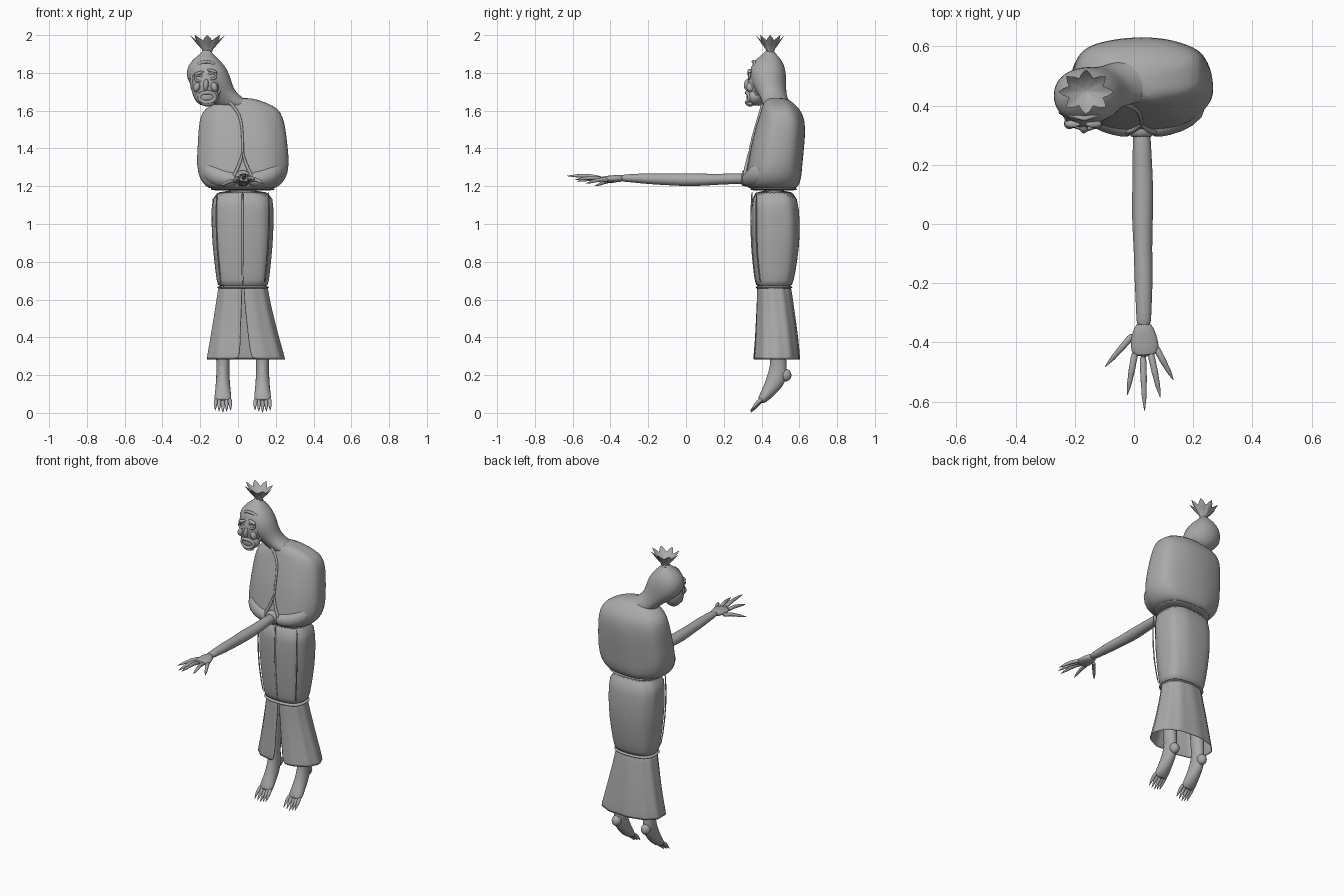
import bpy, math
from mathutils import Vector

cube = bpy.data.objects.get("Cube")
if cube:
    bpy.data.objects.remove(cube)

grey = bpy.data.materials.new("plain grey")
grey.use_nodes = True
shade = (0.4, 0.4, 0.4, 1)
grey.diffuse_color = shade
grey.node_tree.nodes["Principled BSDF"].inputs["Base Color"].default_value = shade

UNIT = 0.01  # all lengths below are in hundredths


def finish(name, rings, closed=True, caps=True, smooth=1, thick=0):
    """Bridge equal rings of points into one smooth object."""
    n = len(rings[0])
    verts = [Vector(p) * UNIT for ring in rings for p in ring]
    faces = []
    for a in range(len(rings) - 1):
        for i in range(n if closed else n - 1):
            j = (i + 1) % n
            faces.append((a * n + i, a * n + j, a * n + n + j, a * n + n + i))
    if caps:
        faces.append(tuple(reversed(range(n))))
        faces.append(tuple(range(len(verts) - n, len(verts))))
    mesh = bpy.data.meshes.new(name)
    mesh.from_pydata(verts, [], faces)
    mesh.materials.append(grey)
    ob = bpy.data.objects.new(name, mesh)
    bpy.context.collection.objects.link(ob)
    if thick:
        mod = ob.modifiers.new("cloth", 'SOLIDIFY')
        mod.thickness = thick * UNIT
    if smooth:
        mod = ob.modifiers.new("smooth", 'SUBSURF')
        mod.levels = mod.render_levels = smooth
    bpy.ops.object.select_all(action='DESELECT')
    ob.select_set(True)
    bpy.context.view_layer.objects.active = ob
    bpy.ops.object.shade_smooth_by_angle(angle=math.radians(50))
    return ob


def loft(name, sections, n=40, power=2.3, fold=0.0, waves=9, gap=None, **kw):
    """Upright body from sections (x, y, z, half width, half depth)."""
    rings = []
    for k, (x, y, z, rx, ry) in enumerate(sections):
        g = gap[k] if gap else 0
        ring = []
        for i in range(n):
            t = i / (n - 1 if gap else n)
            a = -math.pi / 2 + g + t * (2 * math.pi - 2 * g)
            c, s = math.cos(a), math.sin(a)
            f = 1 + fold * math.cos(waves * a + 0.4 * k)
            ring.append((x + rx * f * math.copysign(abs(c) ** (2 / power), c),
                         y + ry * f * math.copysign(abs(s) ** (2 / power), s), z))
        rings.append(ring)
    return finish(name, rings, closed=not gap, **kw)


def tube(name, points, n=12, ref=(1, 0, 0), **kw):
    """Limb along points (x, y, z, half width, half height)."""
    rings = []
    centres = [Vector(p[:3]) for p in points]
    for k, p in enumerate(points):
        t = centres[min(k + 1, len(points) - 1)] - centres[max(k - 1, 0)]
        t.normalize()
        u = Vector(ref)
        u = (u - t * u.dot(t)).normalized()
        v = t.cross(u)
        rings.append([centres[k] + u * p[3] * math.cos(a) + v * p[-1] * math.sin(a)
                      for a in (2 * math.pi * i / n for i in range(n))])
    return finish(name, rings, **kw)


def blob(name, centre, radii, tilt=0):
    bpy.ops.mesh.primitive_uv_sphere_add(segments=20, ring_count=12, radius=UNIT,
                                         location=Vector(centre) * UNIT,
                                         rotation=(0, tilt, 0))
    ob = bpy.context.object
    ob.name = name
    ob.scale = radii
    ob.data.materials.append(grey)
    bpy.ops.object.shade_smooth()


def ring(name, centre, rx, rz, r, bulge=0, n=20):
    """Rolled edge around an opening that faces the front."""
    x, y, z = centre
    rings = []
    for i in range(n + 1):
        a = 2 * math.pi * i / n
        c, s = math.cos(a), math.sin(a)
        mid = Vector((x + rx * c, y + bulge * abs(c), z + rz * s))
        out = Vector((c, 0, s))
        rings.append([mid + out * r * math.cos(b) + Vector((0, r * math.sin(b), 0))
                      for b in (2 * math.pi * k / 8 for k in range(8))])
    finish(name, rings, caps=False, smooth=0)


# Robe: hollow slit skirt, fitted middle, full cape
loft("skirt", [(4, 48, 28, 21, 12.5), (3.5, 48, 38, 18.5, 11.5), (3, 47.5, 50, 16, 10.5),
               (2.7, 47, 60, 14, 9.5), (2.7, 46.5, 67, 13, 9)],
     fold=0.025, waves=11, gap=[0.1, 0.08, 0.05, 0.02, 0.01], caps=False, thick=0.5)
loft("robe_middle", [(2.7, 46.5, 66, 13, 9), (2.5, 46.8, 69, 13.6, 10),
                     (2.5, 47.2, 80, 15, 11.7), (2.4, 47.5, 95, 16.4, 13),
                     (2.4, 47.2, 108, 16.4, 12.7), (2.4, 46.5, 119, 16.2, 11.6)],
     power=2.7, fold=0.012, waves=8)
loft("cape", [(2, 46, 118, 16, 11.5), (2, 45.5, 120, 19.5, 14), (2.5, 46, 124, 23, 15),
              (2.5, 47, 131, 24.6, 14.4), (2.5, 48.3, 141, 23.8, 14.2),
              (2.2, 50, 151, 23, 13.2), (2, 50.5, 157, 21.8, 11.8),
              (2, 50, 161, 19.5, 10), (2, 49, 164, 14, 8), (1, 48, 167, 6, 5)],
     power=2.5, fold=0.012, waves=7)

# Drawn-in cords at waist and knee
for name, x, y, z, rx, ry in (("waist_cord", 2.4, 46.4, 118.5, 16.4, 11.8),
                              ("knee_cord", 2.7, 46.5, 66.5, 13.2, 9.2)):
    loft(name, [(x, y, z - 1, rx, ry), (x, y, z, rx + 0.9, ry + 0.9),
                (x, y, z + 1, rx, ry)], power=2.6, fold=0.01, waves=13)

# Front edges of the robe
tube("middle_front_edge", [(2.5, 37.3, 67, 0.6, 0.5), (2.4, 35.4, 80, 0.6, 0.5),
                           (2.4, 34.5, 95, 0.6, 0.5), (2.4, 34.6, 108, 0.6, 0.5),
                           (2.4, 35, 118, 0.6, 0.5)], n=8)
tube("cape_front_edge", [(2.5, 33.2, 134, 0.7), (2.5, 34.2, 142, 0.7), (2.2, 36.8, 151, 0.7),
                         (1, 39, 158, 0.8), (-3, 40.5, 163, 0.9), (-6, 41, 166, 0.8)], n=8)
for side in (-1, 1):
    label = "left" if side > 0 else "right"
    tube(label + "_cape_opening", [(2.5, 33.6, 139, 0.5), (2.5 + side, 32.4, 133, 0.9),
                                   (2.5 + side * 4, 31, 127, 1),
                                   (2.5 + side * 6, 31, 123, 0.8)], n=8)
    # Sleeves gathered towards the middle
    tube(label + "_sleeve", [(2.5 + side * 19, 43, 130, 6), (2.5 + side * 14, 37, 125, 6),
                             (2.5 + side * 8, 34, 123.5, 4.6),
                             (2.5 + side * 2, 32, 123.5, 3.6)], ref=(0, 0, 1))
    tube(label + "_side_seam", [(2.5 + side * 11.5, 39.5, 68, 0.4),
                                (2.5 + side * 13.5, 37.2, 85, 0.4),
                                (2.5 + side * 14.3, 37, 105, 0.4),
                                (2.5 + side * 13.5, 37.5, 118, 0.4)], n=8)

# Outstretched arm with sleeve cuff
tube("cuff", [(2.5, 36, 124, 4.5), (2.5, 31, 124.2, 4.6), (2.5, 29, 124.3, 4)])
tube("arm", [(2.5, 36, 124, 3), (2.7, 24, 124, 3.2, 2.8), (3, 14, 123.5, 3.6, 3),
             (2.8, 2, 123.4, 3.7, 3.6), (3, -8, 123.5, 3.1, 3.1), (3.3, -20, 124, 3.2, 3),
             (3.3, -30, 124.3, 2.5, 2.1), (3.3, -35, 124.3, 2.7, 1.9)], n=16)
tube("palm", [(3.3, -33, 124.3, 2.5, 1.9), (3.3, -37, 124, 4.2, 2),
              (3.6, -41, 123.7, 5, 1.9), (3.9, -45, 123.8, 4.4, 1.5)], n=16)
for name, base, tip in (("thumb", (0, -37, 123), (-10, -48.5, 120)),
                        ("index_finger", (0.4, -43, 123.7), (-2.3, -58, 122.5)),
                        ("middle_finger", (3, -44, 124), (3.6, -63.5, 125.5)),
                        ("ring_finger", (5.5, -43, 123.7), (9, -59, 123.5)),
                        ("little_finger", (7, -41, 123.3), (13.5, -53, 121.5))):
    b, t = Vector(base), Vector(tip)
    tube(name, [(*(b.lerp(t, f) + Vector((0, 0, lift))), r) for f, lift, r in
                ((0, 0, 1.5), (0.28, 0.7, 1.1), (0.42, 0.9, 1.3), (0.6, 0.6, 0.9),
                 (0.7, 0.5, 1), (0.82, 0.2, 0.6), (1, 0, 0.1))], n=8)

# Bare legs and drooping feet with clawed toes
for label, x in (("right", -8), ("left", 13)):
    tube(label + "_leg", [(x, 48, 56, 5, 5), (x, 48.5, 31, 3.8, 4.4), (x, 49, 25, 3.4, 4.4),
                          (x, 48.5, 19, 3.6, 5.6), (x, 45, 13, 4, 4.2),
                          (x, 41.5, 8.5, 4.6, 3), (x, 39, 5.5, 4.5, 1.9)], n=16)
    blob(label + "_heel", (x, 52.6, 20, ), (2.9, 3.2, 3.4))
    for i in range(-2, 3):
        drop = 0.6 * abs(i)
        tube(label + "_toe", [(x + i * 1.8, 40.5, 7.5, 1.2), (x + i * 1.9, 38, 4.5 + drop, 1.2),
                              (x + i * 2, 36.5, 2.7 + drop, 0.9),
                              (x + i * 2, 35.3, 1.3 + drop, 0.5),
                              (x + i * 2, 34, drop, 0.1)], n=8)

# Tilted hood draped down to the shoulder
loft("hood", [(2, 49, 160, 13, 8), (-4, 47.5, 165, 9.5, 7), (-10.5, 45.5, 169, 9.5, 7.5),
              (-14.5, 43.8, 174, 11.4, 9.3), (-16, 43.3, 179, 11.6, 9.7),
              (-16.8, 43.3, 184, 9.8, 8.9), (-17, 43.8, 188, 6, 6), (-16.5, 44.3, 191, 2.2, 2.2),
              (-16.5, 44.5, 192.5, 2.2, 2.2)], power=2.1, n=32)
blob("hood_knot", (-16.5, 44.4, 190.8), (2.8, 2.8, 1))

# Gathered tuft above the knot, open like a star
rings = []
for r, z, star, wave in ((2, 190, 0, 0), (2.6, 192.5, 0.08, 0), (5, 195.5, 0.14, 0.3),
                         (7.4, 198.6, 0.2, 1.4), (6, 197, 0.2, 1), (3, 195, 0.14, 0),
                         (0.6, 194, 0, 0)):
    rings.append([(-16.2 + r * 1.05 * (1 + star * c) * math.cos(a),
                   44.6 + r * 0.85 * (1 + star * c) * math.sin(a), z + wave * c)
                  for a in (2 * math.pi * i / 32 for i in range(32))
                  for c in (math.cos(8 * a),)])
finish("tuft", rings, smooth=0)

# Gaunt face in the hood opening
blob("face", (-17, 38.5, 174), (7.6, 6, 11.5), 0.1)
blob("jaw", (-16.5, 36.5, 167.5), (6.4, 4.6, 4.8))
ring("hood_rim", (-16.8, 35.6, 175.5), 7.8, 10.5, 0.9, bulge=2.2)
blob("nose", (-17, 32.8, 173.5), (1.4, 2.2, 3.2), 0.1)
ring("mouth", (-16.3, 32.2, 167), 4, 2.6, 1.1, bulge=1.3)
blob("chin", (-16, 34, 163.8), (3.6, 2.4, 1.6))
for label, side in (("right", -1), ("left", 1)):
    x = -17.2 + side * 3.6
    z = 177.8 + side * 0.6
    ring(label + "_eye_socket", (x, 33.2, z), 2, 1.6, 0.6, bulge=0.5)
    blob(label + "_brow", (x, 33.8, z + 2.6), (2.8, 1.3, 0.9), side * 0.3)
    blob(label + "_cheek", (x + side, 34, 172.5), (1.8, 2, 2.6), side * -0.3)
